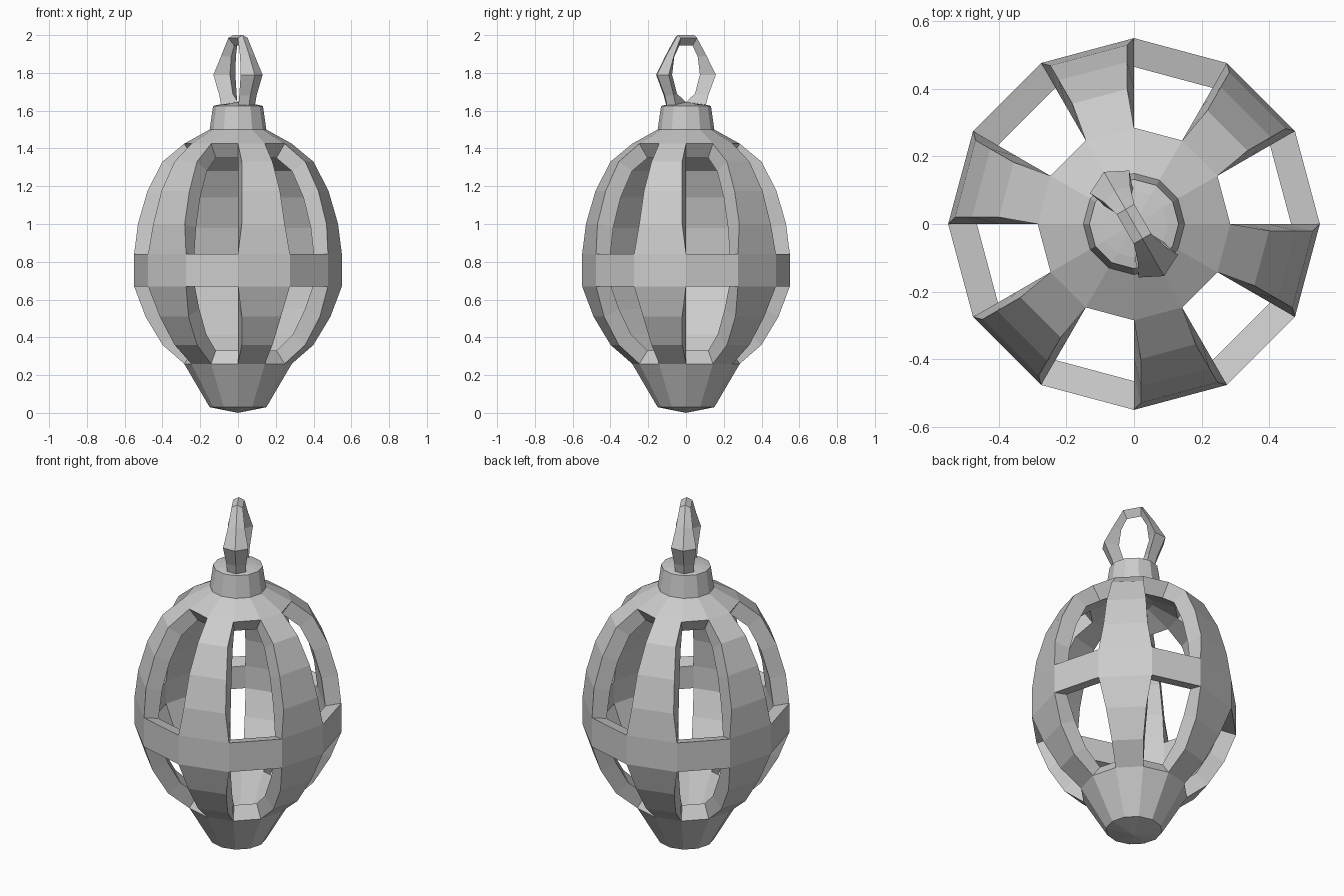
import bpy, bmesh
from math import cos, sin, radians, pi
from mathutils import Vector

if "Cube" in bpy.data.objects:
    bpy.data.objects.remove(bpy.data.objects["Cube"])

SIDES = 12


def polar(r, z, a):
    return Vector((r * cos(a), r * sin(a), z))


def finish(bm, name):
    bmesh.ops.remove_doubles(bm, verts=bm.verts[:], dist=0.0005)
    bmesh.ops.recalc_face_normals(bm, faces=bm.faces[:])
    mesh = bpy.data.meshes.new(name)
    bm.to_mesh(mesh)
    bm.free()
    obj = bpy.data.objects.new(name, mesh)
    bpy.context.collection.objects.link(obj)
    return obj


# Lantern cage: outer and inner profile as (r, z), bottom to top
outer = [(0, 0), (.15, .03), (.285, .26), (.40, .36), (.49, .51), (.55, .67),
         (.55, .84), (.53, 1.0), (.48, 1.175), (.40, 1.33), (.285, 1.425),
         (.15, 1.5), (0, 1.5)]
inner = [(0, .09), (.11, .10), (.235, .33), (.335, .415), (.41, .55), (.465, .69),
         (.465, .82), (.445, .98), (.40, 1.14), (.33, 1.28), (.235, 1.35),
         (.10, 1.42), (0, 1.44)]
WINDOW_ROWS = {2, 3, 4, 6, 7, 8, 9}
RIB_ROWS = {3, 4, 7, 8, 9}


def is_open(i, k):
    return i in WINDOW_ROWS and k % 2 == 0


bm = bmesh.new()
O, I = [], []
for i, ((ro, zo), (ri, zi)) in enumerate(zip(outer, inner)):
    O.append([])
    I.append([])
    for k in range(SIDES):
        a = k * 2 * pi / SIDES
        # ribs are slightly narrower on the outside
        shift = (1 if k % 2 else -1) * .02 / ro if i in RIB_ROWS else 0
        O[i].append(bm.verts.new(polar(ro, zo, a + shift)))
        I[i].append(bm.verts.new(polar(ri, zi, a)))

last = len(outer) - 1
for i in range(last):
    for k in range(SIDES):
        n = (k + 1) % SIDES
        if is_open(i, k):
            continue
        for R in (O, I):
            bm.faces.new((R[i][k], R[i][n], R[i + 1][n], R[i + 1][k]))
        # window reveals
        if is_open(i, k - 1):
            bm.faces.new((O[i][k], O[i + 1][k], I[i + 1][k], I[i][k]))
        if is_open(i, n):
            bm.faces.new((O[i][n], O[i + 1][n], I[i + 1][n], I[i][n]))
        if is_open(i - 1, k):
            bm.faces.new((O[i][k], O[i][n], I[i][n], I[i][k]))
        if is_open(i + 1, k):
            bm.faces.new((O[i + 1][k], O[i + 1][n], I[i + 1][n], I[i + 1][k]))
finish(bm, "lantern_cage")

# Neck collar
bm = bmesh.new()
rings = [[bm.verts.new(polar(r, z, k * 2 * pi / SIDES)) for k in range(SIDES)]
         for r, z in [(.15, 1.5), (.132, 1.625), (.10, 1.632), (0, 1.645)]]
for lo, hi in zip(rings, rings[1:]):
    for k in range(SIDES):
        n = (k + 1) % SIDES
        bm.faces.new((lo[k], lo[n], hi[n], hi[k]))
finish(bm, "neck_collar")

# Hanging loop: kite sections (ridge r, z), (side r, z, half width), (inner r, z)
sections = [
    ((.115, 1.62), (.09, 1.62, .05), (.0, 1.645)),
    ((.13, 1.68), (.105, 1.68, .053), (.055, 1.69)),
    ((.178, 1.79), (.144, 1.79, .067), (.085, 1.79)),
    ((.115, 1.90), (.10, 1.89, .045), (.072, 1.885)),
    ((.05, 2.0), (.05, 1.985, .03), (.04, 1.945)),
]
bm = bmesh.new()
along = polar(1, 0, radians(120))
across = polar(1, 0, radians(30))


def kite(section, sign):
    (a, za), (b, zb, w), (c, zc) = section
    pts = [(a, 0, za), (b, w, zb), (c, 0, zc), (b, -w, zb)]
    return [bm.verts.new(along * s * sign + across * t + Vector((0, 0, z)))
            for s, t, z in pts]


loop = [kite(s, 1) for s in sections] + [kite(s, -1) for s in reversed(sections)]
for p, q in zip(loop, loop[1:]):
    for j in range(4):
        m = (j + 1) % 4
        bm.faces.new((p[j], p[m], q[m], q[j]))
bm.faces.new(loop[0])
bm.faces.new(loop[-1])
finish(bm, "hanging_loop")
